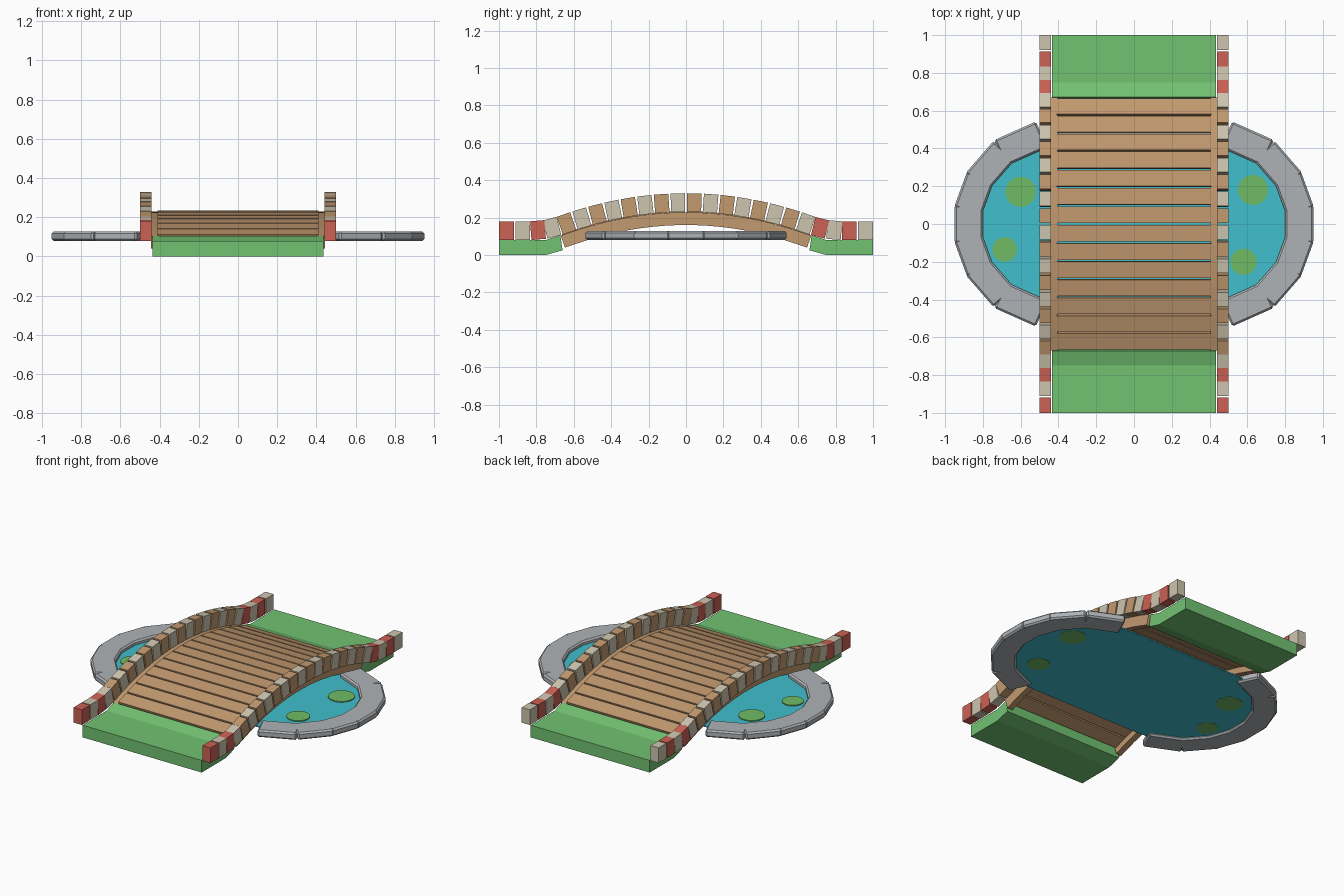
import bpy, bmesh, math
from mathutils import Vector

cube = bpy.data.objects.get("Cube")
if cube:
    bpy.data.objects.remove(cube)


def material(name, rgb):
    m = bpy.data.materials.new(name)
    m.use_nodes = True
    m.diffuse_color = (*rgb, 1)
    bsdf = next(n for n in m.node_tree.nodes if n.type == 'BSDF_PRINCIPLED')
    bsdf.inputs["Base Color"].default_value = (*rgb, 1)
    return m


wood = material("wood", (0.54, 0.32, 0.16))
cream = material("cream", (0.62, 0.56, 0.43))
red = material("red", (0.60, 0.12, 0.09))
grass = material("grass", (0.17, 0.54, 0.17))
water = material("water", (0.05, 0.52, 0.61))
stone = material("stone", (0.43, 0.45, 0.47))
lily = material("lily_green", (0.16, 0.50, 0.13))


def make(name, bm, *mats):
    bmesh.ops.recalc_face_normals(bm, faces=bm.faces)
    mesh = bpy.data.meshes.new(name)
    bm.to_mesh(mesh)
    bm.free()
    for m in mats:
        mesh.materials.append(m)
    obj = bpy.data.objects.new(name, mesh)
    bpy.context.scene.collection.objects.link(obj)
    return obj


def prism(bm, outline, depth, mat=0):
    """Extrude a closed outline of 3D points along the vector depth."""
    a = [bm.verts.new(p) for p in outline]
    b = [bm.verts.new(Vector(p) + Vector(depth)) for p in outline]
    faces = [bm.faces.new(a), bm.faces.new(b[::-1])]
    for i in range(len(a)):
        j = (i + 1) % len(a)
        faces.append(bm.faces.new((a[i], a[j], b[j], b[i])))
    for f in faces:
        f.material_index = mat


# Arch line: a rounded crown easing into level ends
def arch(y):
    y = abs(y)
    if y < 0.65:
        return 0.23 - y * y / 3.58
    return 0.08 + max(0, 0.83 - y) ** 2


def slab(bm, ys, low, high, x0, x1, mat=0):
    """Strip following the arch, between two offsets square to it."""
    pts = [Vector((x0, y, arch(y))) for y in ys]
    top, bottom = [], []
    for i, p in enumerate(pts):
        t = (pts[min(i + 1, len(pts) - 1)] - pts[max(i - 1, 0)]).normalized()
        n = Vector((0, -t.z, t.y))
        top.append(p + n * high)
        bottom.append(p + n * low)
    prism(bm, bottom + top[::-1], (x1 - x0, 0, 0), mat)


def arc_positions(count, end):
    """y values that split the arch into equal lengths."""
    ys = [-end + 2 * end * i / 2000 for i in range(2001)]
    run = [0]
    for a, b in zip(ys, ys[1:]):
        run.append(run[-1] + math.hypot(b - a, arch(b) - arch(a)))
    out, k = [], 0
    for i in range(count + 1):
        while k < 2000 and run[k] < run[-1] * i / count - 1e-6:
            k += 1
        out.append(ys[k])
    return out


# Striped kerbs and side beams
BLOCKS = 24
edges = arc_positions(BLOCKS, 1)
for side, x0, beam_x in (("left", 0.44, 0.405), ("right", -0.50, -0.445)):
    bm = bmesh.new()
    for i in range(BLOCKS):
        mat = 0 if i % 2 else (1 if i < 4 or i > 19 else 2)
        start = edges[i] + (0.004 if i else 0)
        stop = edges[i + 1] - (0.004 if i < BLOCKS - 1 else 0)
        slab(bm, (start, stop), 0, 0.1, x0, x0 + 0.06, mat)
    make(side + "_kerb", bm, cream, red, wood)

    bm = bmesh.new()
    slab(bm, [-0.67 + 1.34 * i / 24 for i in range(25)], -0.07, -0.002, beam_x, beam_x + 0.04)
    make(side + "_beam", bm, wood)

# Deck planks
PLANKS = 14
edges = arc_positions(PLANKS, 0.667)
bm = bmesh.new()
for a, b in zip(edges, edges[1:]):
    slab(bm, (a + 0.005, b - 0.005), -0.03, 0.004, -0.41, 0.41)
make("deck_planks", bm, wood)

# Grass ramps at both ends
profile = [(1, 0), (1, 0.08), (0.75, 0.08), (0.672, 0.105), (0.66, 0.025), (0.75, 0)]
for name, s in (("front_ramp", -1), ("back_ramp", 1)):
    bm = bmesh.new()
    prism(bm, [(-0.435, s * y, z) for y, z in profile], (0.87, 0, 0))
    make(name, bm, grass)

# Pond water: two half circles joined under the bridge
CENTRE = 0.41
outline = []
for s in (1, -1):
    for i in range(25):
        a = math.radians(-90 + 7.5 * i)
        outline.append((s * (CENTRE + 0.45 * math.cos(a)), s * 0.45 * math.sin(a), 0.094))
bm = bmesh.new()
prism(bm, outline, (0, 0, 0.008))
make("pond_water", bm, water)

# Stone rim: bevelled blocks around each end of the pond
for name, s in (("left_pond_stones", 1), ("right_pond_stones", -1)):
    bm = bmesh.new()
    for angle, half in ((0, 0.1), (20, 0.1), (41, 0.112), (66, 0.12),
                        (-20, 0.1), (-41, 0.112), (-66, 0.12)):
        a = math.radians(angle)
        out = Vector((s * math.cos(a), math.sin(a), 0))
        along = Vector((-out.y, out.x, 0))
        mid = Vector((s * CENTRE, 0, 0.08))
        prism(bm, [mid + out * r + along * t for r, t in
                   ((0.39, -half), (0.54, -half), (0.54, half), (0.39, half))], (0, 0, 0.048))
    rim = make(name, bm, stone)
    bevel = rim.modifiers.new("chamfer", 'BEVEL')
    bevel.width = 0.01
    bevel.segments = 1

# Lily pads
for i, (x, y, r) in enumerate(((0.63, 0.18, 0.08), (0.58, -0.20, 0.07),
                               (-0.60, 0.17, 0.08), (-0.685, -0.135, 0.065))):
    bm = bmesh.new()
    ring = [math.tau * k / 24 for k in range(24)]
    prism(bm, [(x + r * math.cos(a), y + r * math.sin(a), 0.092) for a in ring], (0, 0, 0.016))
    make("lily_pad_%d" % (i + 1), bm, lily)
